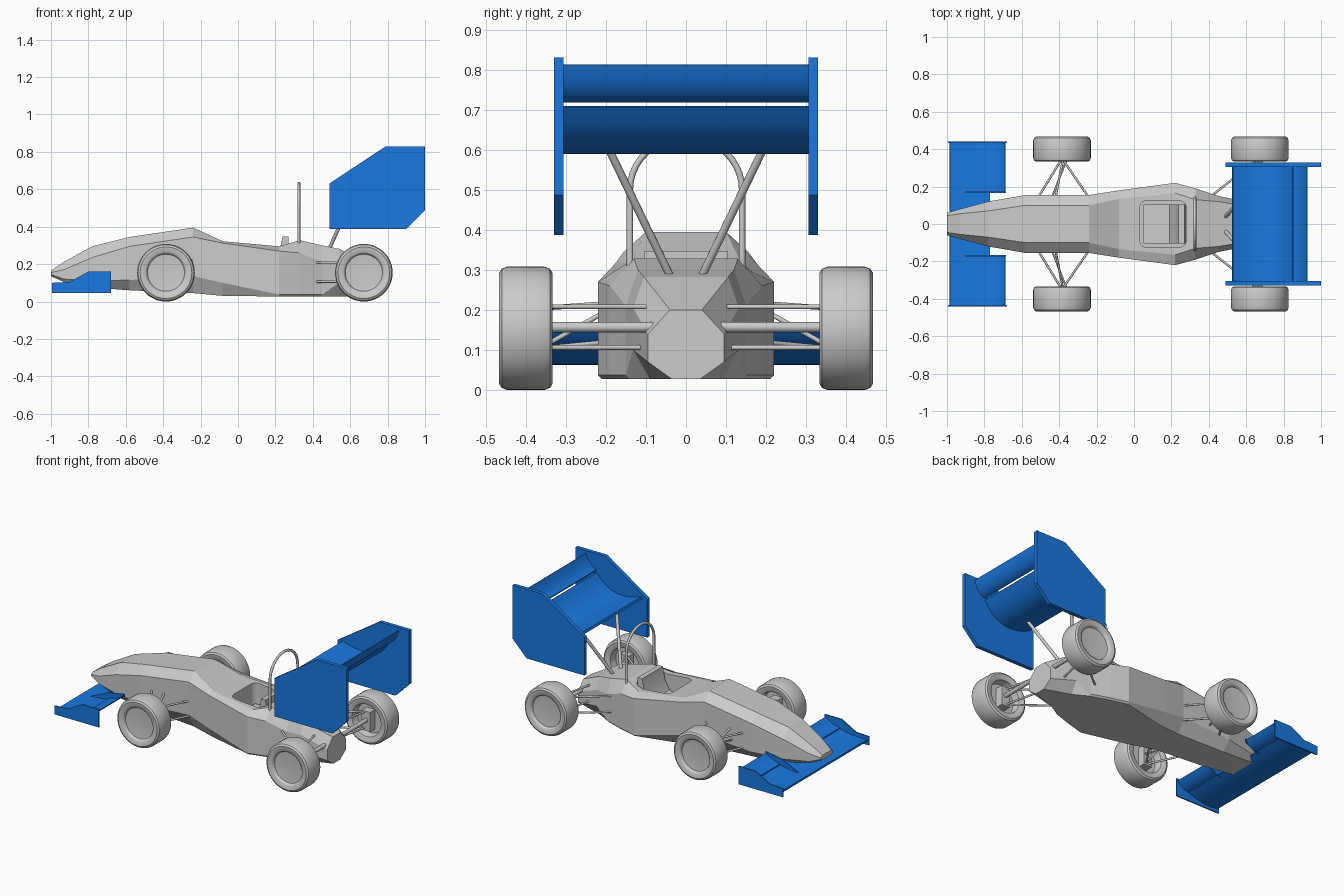
import bpy, bmesh
from math import pi, radians, sin, cos
from mathutils import Vector, Matrix

if "Cube" in bpy.data.objects:
    bpy.data.objects.remove(bpy.data.objects["Cube"])

blue = bpy.data.materials.new("blue_paint")
blue.diffuse_color = (0.01, 0.19, 0.75, 1)
blue.use_nodes = True
blue.node_tree.nodes["Principled BSDF"].inputs["Base Color"].default_value = blue.diffuse_color


def finish(name, bm, mat=None, smooth=None):
    bmesh.ops.recalc_face_normals(bm, faces=bm.faces)
    me = bpy.data.meshes.new(name)
    bm.to_mesh(me)
    bm.free()
    if smooth:
        me.shade_smooth()
        me.set_sharp_from_angle(angle=radians(smooth))
    if mat:
        me.materials.append(mat)
    ob = bpy.data.objects.new(name, me)
    bpy.context.collection.objects.link(ob)
    return ob


def loft(bm, rings):
    """Skin closed rings of points and cap both ends."""
    vs = [[bm.verts.new(p) for p in r] for r in rings]
    n = len(vs[0])
    for a, b in zip(vs, vs[1:]):
        for i in range(n):
            bm.faces.new((a[i], a[(i + 1) % n], b[(i + 1) % n], b[i]))
    bm.faces.new(vs[0])
    bm.faces.new(vs[-1])


def prism(name, pts, y0, y1, mat=None, smooth=None):
    """Extrude an xz profile from y0 to y1."""
    bm = bmesh.new()
    loft(bm, [[(x, y, z) for x, z in pts] for y in (y0, y1)])
    return finish(name, bm, mat, smooth)


def foil(pts, t):
    """Closed aerofoil outline around a quadratic camber line."""
    p0, p1, p2 = [Vector(p) for p in pts]
    top, low = [], []
    for i in range(11):
        u = i / 10
        p = p0 * (1 - u) ** 2 + p1 * 2 * u * (1 - u) + p2 * u * u
        d = ((p1 - p0) * (1 - u) + (p2 - p1) * u).normalized()
        n = Vector((-d.y, d.x)) * (t * (0.25 + 0.75 * sin(pi * min(1, u * 0.8 + 0.2))) / 2)
        top.append(p + n)
        low.append(p - n)
    return top + low[::-1]


def rod(name, a, b, r):
    """Round bar between two points."""
    a, b = Vector(a), Vector(b)
    d = b - a
    bm = bmesh.new()
    m = Matrix.Translation((a + b) / 2) @ d.to_track_quat('Z', 'Y').to_matrix().to_4x4()
    bmesh.ops.create_cone(bm, cap_ends=True, segments=12, radius1=r, radius2=r,
                          depth=d.length, matrix=m)
    return finish(name, bm, smooth=40)


# Faceted body: half section from top edge, shoulder, lower side to floor edge
sections = [
    (-1.00, (.045, .165), (.060, .155), (.060, .145), (.050, .135)),
    (-0.93, (.055, .213), (.080, .170), (.080, .120), (.060, .105)),
    (-0.78, (.070, .295), (.120, .235), (.120, .110), (.090, .075)),
    (-0.58, (.100, .345), (.155, .295), (.155, .115), (.100, .060)),
    (-0.24, (.100, .395), (.155, .345), (.155, .135), (.110, .045)),
    (-0.08, (.135, .322), (.180, .312), (.180, .100), (.140, .030)),
    (0.22, (.165, .295), (.220, .270), (.220, .037), (.210, .027)),
    (0.33, (.130, .328), (.190, .260), (.190, .037), (.180, .027)),
    (0.45, (.120, .300), (.150, .210), (.150, .037), (.140, .027)),
    (0.54, (.105, .282), (.132, .205), (.132, .100), (.090, .027)),
    (0.70, (.040, .200), (.095, .140), (.095, .070), (.035, .027)),
]
bm = bmesh.new()
loft(bm, [[(x, y, z) for y, z in h] + [(x, -y, z) for y, z in h[::-1]]
          for x, *h in sections])
body = finish("body", bm)

# Cockpit opening with rounded corners
outline = []
for cx, cy, start in ((.24, .085, 0), (.07, .085, 90), (.07, -.085, 180), (.24, -.085, 270)):
    for k in range(6):
        a = radians(start + 18 * k)
        outline.append((cx + .04 * cos(a), cy + .04 * sin(a)))
bm = bmesh.new()
loft(bm, [[(x, y, z) for x, y in outline] for z in (.17, .5)])
cutter = finish("cockpit_cutter", bm)
cutter.hide_render = True
cutter.display_type = 'WIRE'
mod = body.modifiers.new("cockpit", 'BOOLEAN')
mod.operation = 'DIFFERENCE'
mod.object = cutter

# Seat with raised back
prism("seat", [(.05, .165), (.05, .185), (.14, .19), (.19, .21), (.22, .26),
               (.238, .347), (.27, .347), (.275, .165)], -.105, .105, smooth=35)

# Roll hoop behind the cockpit
path = [(.14, .27), (.14, .38)] + [(.14 * cos(pi * k / 20), .5 + .132 * sin(pi * k / 20))
                                   for k in range(21)] + [(-.14, .38), (-.14, .27)]
bm = bmesh.new()
rings = []
for i, (y, z) in enumerate(path):
    p, q = path[max(i - 1, 0)], path[min(i + 1, len(path) - 1)]
    t = Vector((0, q[0] - p[0], q[1] - p[1])).normalized()
    n = t.cross(Vector((1, 0, 0)))
    rings.append([Vector((.325, y, z)) + .008 * (n * cos(a) + Vector((1, 0, 0)) * sin(a))
                  for a in [2 * pi * k / 12 for k in range(12)]])
loft(bm, rings)
finish("roll_hoop", bm, smooth=40)

# Rear wing: two aerofoils
prism("rear_wing_main", foil([(.527, .632), (.74, .54), (.85, .708)], .022),
      -.31, .31, blue, 35)
prism("rear_wing_flap", foil([(.852, .722), (.90, .735), (.926, .812)], .014),
      -.31, .31, blue, 35)

# Front wing main plane
prism("front_wing_main", foil([(-.985, .075), (-.87, .06), (-.77, .10)], .016),
      -.436, .436, blue, 35)

# Wheel profile: radius and offset along the axle, outer side positive
wheel_profile = [(0, -.015), (.095, -.015), (.103, -.06), (.110, -.064), (.138, -.067),
                 (.149, -.060), (.154, -.046), (.154, .046), (.149, .060), (.138, .067),
                 (.110, .064), (.104, .060), (.099, .048), (.085, .046), (0, .046)]

for s, side in ((1, "left"), (-1, "right")):
    # Wing end plates and front flaps
    prism("rear_end_plate_" + side, [(.49, .387), (.49, .632), (.79, .83), (1, .83),
                                     (1, .487), (.9, .387)], s * .306, s * .33, blue)
    plate = [(-.995, .045), (-.995, .1), (-.9, .105), (-.8, .16), (-.68, .16), (-.68, .045)]
    prism("front_end_plate_" + side, plate, s * .432, s * .44, blue)
    prism("front_flap_" + side, foil([(-.79, .1), (-.73, .10), (-.688, .147)], .010),
          s * .17, s * .434, blue, 35)
    prism("front_inner_fin_" + side, [(-.93, .075), (-.8, .135), (-.685, .155),
                                      (-.685, .135), (-.77, .09)], s * .167, s * .173, blue)

    # Struts carrying the rear wing
    rod("rear_wing_strut_" + side, (.485, s * .035, .275), (.63, s * .192, .60), .010)

    for end, wx in (("front", -.385), ("rear", .673)):
        tag = end + "_" + side
        # Wheel turned around its axle
        bm = bmesh.new()
        vs = [bm.verts.new((wx, s * (.40 + o), .154 + r)) for r, o in wheel_profile]
        es = [bm.edges.new(e) for e in zip(vs, vs[1:])]
        bmesh.ops.spin(bm, geom=vs + es, cent=(wx, 0, .154), axis=(0, 1, 0),
                       angle=2 * pi, steps=48, use_duplicate=False)
        bmesh.ops.remove_doubles(bm, verts=bm.verts, dist=1e-4)
        finish("wheel_" + tag, bm, smooth=35)
        # Upright inside the wheel
        prism("upright_" + tag, [(wx - .03, .09), (wx + .03, .09), (wx + .03, .215),
                                 (wx - .03, .215)], s * .335, s * .388)

    # Front wishbones and push rod
    for level, zo, zi in (("upper", .205, .22), ("lower", .105, .125)):
        for leg, x, y in (("fore", -.52, .13), ("aft", -.24, .14)):
            rod(f"front_{level}_{leg}_arm_{side}", (-.385, s * .35, zo), (x, s * y, zi), .006)
    rod("front_push_rod_" + side, (-.38, s * .345, .115), (-.42, s * .14, .23), .006)
    rod("steering_rod_" + side, (-.36, s * .345, .16), (-.44, s * .14, .155), .005)

    # Rear wishbones and drive shaft
    for level, z in (("upper", .208), ("lower", .106)):
        for leg, x, y in (("fore", .42, .155), ("aft", .61, .10)):
            rod(f"rear_{level}_{leg}_arm_{side}", (.665, s * .35, z), (x, s * y, z), .006)
    rod("drive_shaft_" + side, (.673, s * .08, .157), (.673, s * .36, .157), .013)
